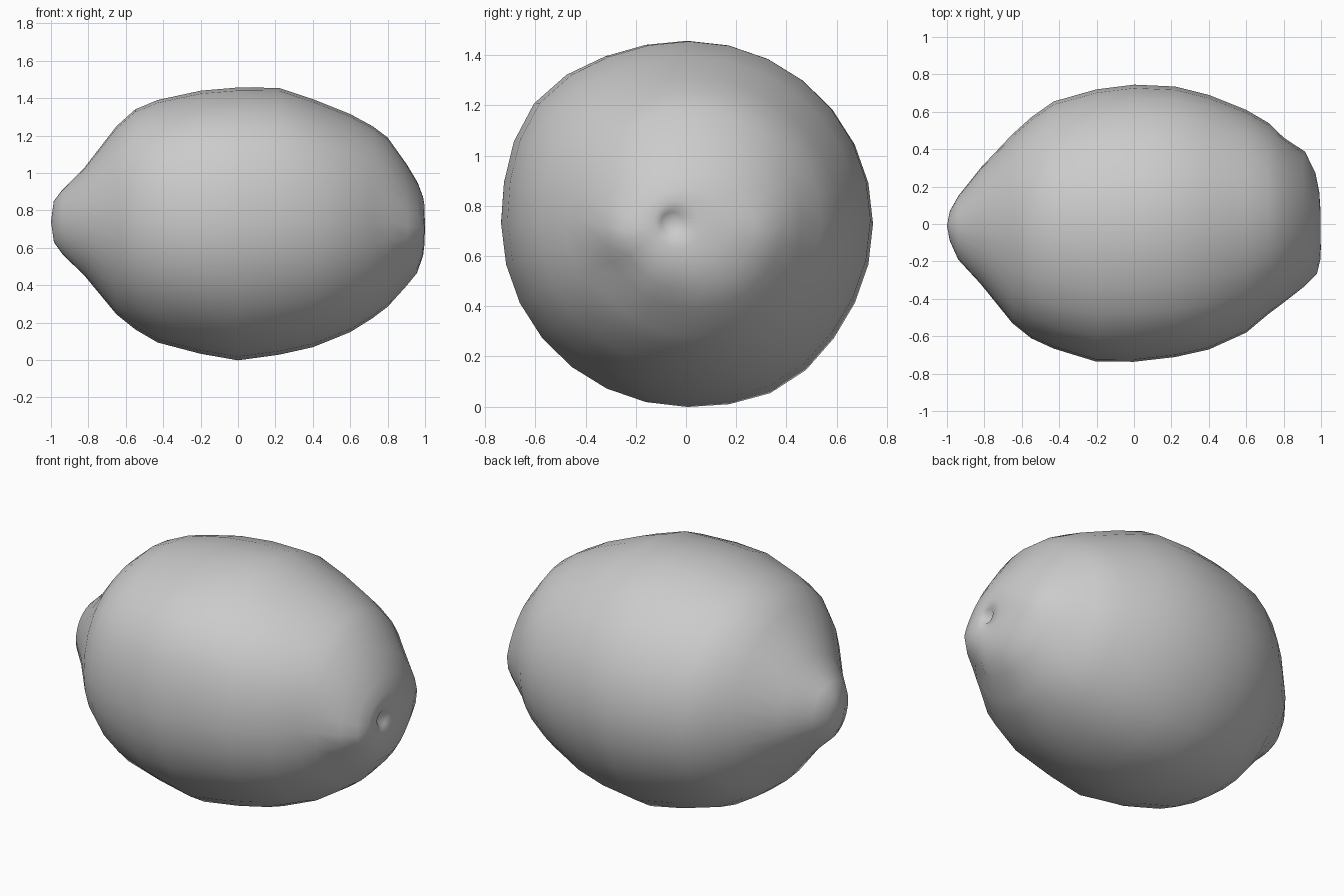
import bpy, bmesh, math
from mathutils import Vector

SIDES = 28
# Rings along the fruit: x, y min, y max, z min, z max
RINGS = [
    (-0.985, -0.09, 0.07, 0.63, 0.85),
    (-0.94, -0.19, 0.15, 0.565, 0.91),
    (-0.82, -0.32, 0.30, 0.45, 1.03),
    (-0.65, -0.53, 0.48, 0.245, 1.25),
    (-0.55, -0.61, 0.57, 0.165, 1.34),
    (-0.43, -0.665, 0.655, 0.095, 1.39),
    (-0.20, -0.735, 0.72, 0.035, 1.44),
    (0.00, -0.735, 0.745, 0.0, 1.457),
    (0.22, -0.71, 0.735, 0.03, 1.455),
    (0.40, -0.67, 0.69, 0.07, 1.395),
    (0.60, -0.58, 0.61, 0.15, 1.315),
    (0.72, -0.48, 0.54, 0.225, 1.25),
    (0.80, -0.42, 0.46, 0.285, 1.19),
    (0.90, -0.33, 0.38, 0.39, 1.05),
    (0.96, -0.26, 0.27, 0.465, 0.95),
    (0.99, -0.19, 0.17, 0.56, 0.87),
    (0.998, -0.13, 0.06, 0.63, 0.82),
    (0.99, -0.10, -0.01, 0.69, 0.775),
]
# Skin dents and bumps: centre, radius, depth along the outward direction
MARKS = [
    ((0.90, -0.27, 0.53), 0.10, -0.03),
    ((0.93, -0.27, 0.68), 0.09, 0.025),
    ((0.88, 0.32, 0.70), 0.10, 0.025),
    ((0.94, -0.08, 0.37), 0.09, -0.02),
    ((-0.25, -0.45, 0.16), 0.09, -0.02),
    ((-0.88, 0.12, 0.58), 0.10, -0.02),
]


def gauss(a, centre, width):
    d = (a - centre + 180) % 360 - 180
    return math.exp(-(d / width) ** 2)


def ring_point(ring, i):
    # Slightly irregular round section
    x, y0, y1, z0, z1 = ring
    deg = 360 * i / SIDES
    a = math.radians(deg)
    body = max(0, 1 - x * x)
    r = 1 + body * (0.055 * gauss(deg, 140, 22) + 0.03 * gauss(deg, 300, 18))
    p = Vector((x, (y0 + y1) / 2 + (y1 - y0) / 2 * r * math.cos(a),
                (z0 + z1) / 2 + (z1 - z0) / 2 * r * math.sin(a)))
    out = (p - Vector((0, 0, 0.73))).normalized()
    for c, rad, depth in MARKS:
        p += out * depth * math.exp(-((p - Vector(c)).length / rad) ** 2)
    p.x = min(p.x, 1.0)
    return p


# Lofted skin with a rounded tip and a dimpled stem end
bm = bmesh.new()
loops = [[bm.verts.new(ring_point(r, i)) for i in range(SIDES)] for r in RINGS]
for a, b in zip(loops, loops[1:]):
    for i in range(SIDES):
        j = (i + 1) % SIDES
        bm.faces.new((a[i], a[j], b[j], b[i]))
for loop, tip in ((loops[0], (-1.0, -0.01, 0.74)), (loops[-1], (0.94, -0.06, 0.73))):
    v = bm.verts.new(tip)
    for i in range(SIDES):
        bm.faces.new((loop[i], loop[(i + 1) % SIDES], v))
bmesh.ops.recalc_face_normals(bm, faces=bm.faces)
for f in bm.faces:
    f.smooth = True
mesh = bpy.data.meshes.new("lemon")
bm.to_mesh(mesh)
bm.free()
lemon = bpy.data.objects.new("lemon", mesh)
bpy.context.collection.objects.link(lemon)
